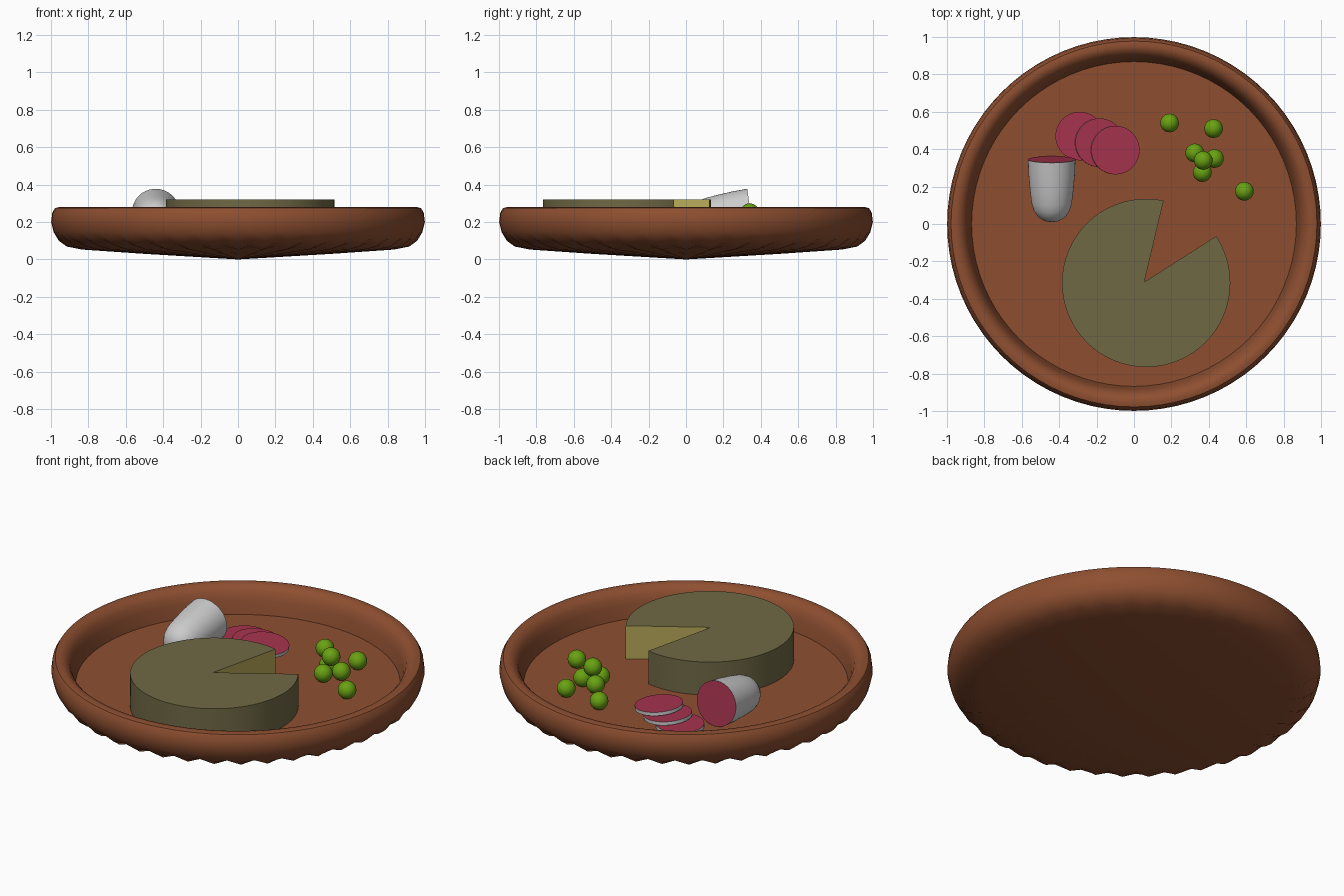
import bpy, bmesh
from math import sin, cos, pi, radians, atan2
from mathutils import Matrix, Vector

if "Cube" in bpy.data.objects:
    bpy.data.objects.remove(bpy.data.objects["Cube"])

FLOOR = 0.125


def material(name, rgb):
    m = bpy.data.materials.new(name)
    m.diffuse_color = (*rgb, 1)
    m.use_nodes = True
    m.node_tree.nodes["Principled BSDF"].inputs["Base Color"].default_value = m.diffuse_color
    return m


BROWN = material("clay", (0.27, 0.078, 0.03))
RIND = material("rind", (0.16, 0.14, 0.06))
CHEESE = material("cheese_inside", (0.48, 0.40, 0.10))
MEAT = material("meat", (0.38, 0.033, 0.076))
GREEN = material("pea_green", (0.14, 0.36, 0.006))
SKIN = material("grey_skin", (0.8, 0.8, 0.8))


def finish(name, bm, mats, angle=None):
    bmesh.ops.recalc_face_normals(bm, faces=bm.faces)
    mesh = bpy.data.meshes.new(name)
    bm.to_mesh(mesh)
    bm.free()
    for m in mats:
        mesh.materials.append(m)
    ob = bpy.data.objects.new(name, mesh)
    bpy.context.collection.objects.link(ob)
    if angle:
        bpy.ops.object.select_all(action='DESELECT')
        ob.select_set(True)
        bpy.context.view_layer.objects.active = ob
        bpy.ops.object.shade_smooth_by_angle(angle=radians(angle))
    return ob


def lathe(profile, n):
    """Revolve (radius, z, flute) points about z; first and last lie on the axis."""
    bm = bmesh.new()
    first = bm.verts.new((0, 0, profile[0][1]))
    last = bm.verts.new((0, 0, profile[-1][1]))
    rings = []
    for r, z, *flute in profile[1:-1]:
        amp = flute[0] if flute else 0
        ring = []
        for i in range(n):
            a = 2 * pi * i / n
            s = amp if i % 2 else -amp
            ring.append(bm.verts.new(((r - s * 0.6) * cos(a), (r - s * 0.6) * sin(a), z + s)))
        rings.append(ring)
    for i in range(n):
        j = (i + 1) % n
        bm.faces.new((first, rings[0][i], rings[0][j]))
        bm.faces.new((last, rings[-1][j], rings[-1][i]))
        for p, q in zip(rings, rings[1:]):
            bm.faces.new((p[i], q[i], q[j], p[j]))
    return bm


# Shallow dish with a rounded rim and a fluted underside
dish = [(0, FLOOR), (0.868, FLOOR), (0.872, 0.145), (0.885, 0.20), (0.90, 0.245),
        (0.928, 0.274), (0.955, 0.28), (0.978, 0.275), (0.993, 0.25), (0.999, 0.20),
        (0.985, 0.145), (0.955, 0.105, 0.005), (0.91, 0.079, 0.01), (0.83, 0.062, 0.009),
        (0.5, 0.033, 0.003), (0, 0.0)]
finish("dish", lathe(dish, 80), [BROWN], 35)

# Cheese wheel with a wedge cut out
bm = bmesh.new()
c, R = Vector((0.065, -0.315)), 0.45
a0, a1, n = radians(78), radians(360 + 33.7), 56
outline = [(0.055, -0.31)] + [(c.x + R * cos(a0 + (a1 - a0) * i / n),
                               c.y + R * sin(a0 + (a1 - a0) * i / n)) for i in range(n + 1)]
low = [bm.verts.new((x, y, FLOOR - 0.005)) for x, y in outline]
top = [bm.verts.new((x, y, 0.32)) for x, y in outline]
bm.faces.new(low[::-1])
bm.faces.new(top)
for i in range(len(outline)):
    j = (i + 1) % len(outline)
    f = bm.faces.new((low[i], low[j], top[j], top[i]))
    f.material_index = 1 if 0 in (i, j) else 0
finish("cheese_wheel", bm, [RIND, CHEESE], 30)

# Sausage end: cut face on top, tapering to a dome, laid on its side
sausage = [(0, 0), (0.127, 0), (0.124, -0.08), (0.116, -0.17), (0.108, -0.235),
           (0.096, -0.275), (0.075, -0.308), (0.042, -0.33), (0, -0.338)]
bm = lathe(sausage, 40)
for f in bm.faces:
    if all(abs(v.co.z) < 1e-5 for v in f.verts):
        f.material_index = 1
ob = finish("sausage", bm, [SKIN, MEAT], 35)
# local +z (cut face) turned to face +y and slightly up
ob.matrix_world = Matrix.Translation((-0.44, 0.345, 0.252)) @ Matrix.Rotation(radians(-82), 4, 'X')

# Overlapping sausage slices
for k, (x, y, z, tilt) in enumerate([(-0.29, 0.47, 0.137, 0), (-0.185, 0.435, 0.155, 5),
                                     (-0.10, 0.395, 0.172, 6)]):
    bm = lathe([(0, 0.01), (0.13, 0.01), (0.13, -0.01), (0, -0.01)], 40)
    for f in bm.faces:
        if abs(sum(v.co.z for v in f.verts)) > 0.02:
            f.material_index = 1
    ob = finish(f"sausage_slice_{k + 1}", bm, [SKIN, MEAT], 35)
    ob.matrix_world = Matrix.Translation((x, y, z)) @ Matrix.Rotation(radians(tilt), 4, 'Y')

# Peas, one resting on the others
r = 0.05
for k, (x, y, z) in enumerate([(0.19, 0.54, 0), (0.425, 0.51, 0), (0.325, 0.38, 0), (0.43, 0.35, 0),
                               (0.365, 0.275, 0), (0.59, 0.175, 0), (0.37, 0.34, 0.075)]):
    bm = bmesh.new()
    bmesh.ops.create_uvsphere(bm, u_segments=24, v_segments=14, radius=r)
    ob = finish(f"pea_{k + 1}", bm, [GREEN], 60)
    ob.location = (x, y, FLOOR + r + z)
